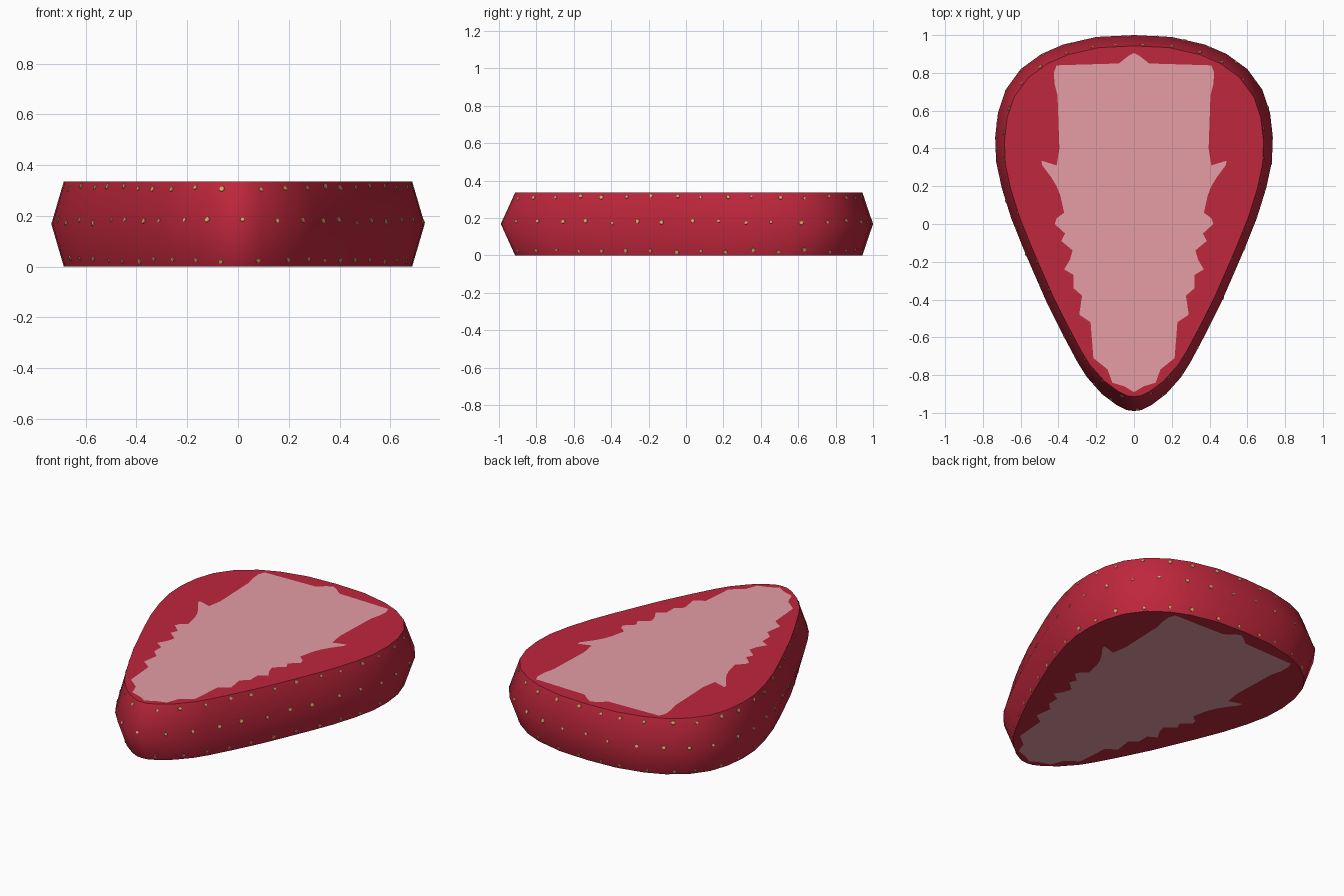
import bpy, bmesh, math, random
from mathutils import Vector, Matrix

cube = bpy.data.objects.get("Cube")
if cube:
    bpy.data.objects.remove(cube)
random.seed(4)
HEIGHT = 0.336
MID = HEIGHT / 2


def material(name, rgb):
    mat = bpy.data.materials.new(name)
    mat.use_nodes = True
    mat.diffuse_color = (*rgb, 1)
    mat.node_tree.nodes["Principled BSDF"].inputs["Base Color"].default_value = (*rgb, 1)
    return mat


def mirrored(half):
    """Close a half outline that starts and ends on the centre line."""
    return half + [(-x, y) for x, y in reversed(half[1:-1])]


def make_object(name, bm, mats):
    mesh = bpy.data.meshes.new(name)
    bm.to_mesh(mesh)
    bm.free()
    obj = bpy.data.objects.new(name, mesh)
    bpy.context.collection.objects.link(obj)
    for mat in mats:
        mesh.materials.append(mat)
    return obj


red = material("fruit red", (0.52, 0.02, 0.045))
pink = material("core pink", (0.78, 0.34, 0.375))
tan = material("seed tan", (0.68, 0.40, 0.14))

# Fruit outline at its widest level, and the ragged pale core
outline = mirrored([(0, 1), (.2, .99), (.375, .95), (.49, .9), (.6, .82), (.68, .71),
                    (.72, .59), (.735, .46), (.73, .33), (.7, .19), (.65, .03),
                    (.59, -.12), (.53, -.26), (.46, -.42), (.38, -.58), (.3, -.73),
                    (.25, -.81), (.17, -.9), (.09, -.96), (.04, -.985), (0, -.99)])
core = mirrored([(0, .905), (.03, .89), (.08, .85), (.41, .84), (.425, .8), (.42, .74),
                 (.405, .68), (.395, .4), (.41, .31), (.44, .32), (.49, .335), (.485, .31),
                 (.44, .25), (.41, .2), (.39, .15), (.37, .06), (.41, .03), (.42, 0),
                 (.365, -.05), (.385, -.09), (.325, -.14), (.34, -.19), (.37, -.24),
                 (.32, -.27), (.32, -.34), (.275, -.38), (.29, -.48), (.23, -.52),
                 (.215, -.71), (.14, -.77), (.115, -.84), (.05, -.86), (0, -.89)])


def wall_point(x, y, z):
    """Point on the bevelled wall: widest at mid height, narrower at the caps."""
    t = abs(z - MID) / MID
    return Vector((x * (1 - .067 * t), y * (1 - .067 * t) + .01 * t, z))


# Fruit slice: three rings joined by walls, both caps cut around the core
bm = bmesh.new()
rings = [[bm.verts.new(wall_point(x, y, z)) for x, y in outline] for z in (0, MID, HEIGHT)]
count = len(outline)
for low, high in zip(rings, rings[1:]):
    for i in range(count):
        j = (i + 1) % count
        bm.faces.new((low[i], low[j], high[j], high[i]))
for ring, z in ((rings[0], 0), (rings[2], HEIGHT)):
    inner = [bm.verts.new((x, y, z)) for x, y in core]
    edges = [bm.edges.new((inner[i - 1], inner[i])) for i in range(len(inner))]
    edges += [bm.edges.get((ring[i - 1], ring[i])) for i in range(count)]
    bmesh.ops.triangle_fill(bm, edges=edges, use_beauty=True)
    bm.faces.new(inner).material_index = 1
bmesh.ops.recalc_face_normals(bm, faces=bm.faces)
fruit = make_object("fruit_slice", bm, (red, pink))
bpy.ops.object.select_all(action='DESELECT')
fruit.select_set(True)
bpy.context.view_layer.objects.active = fruit
bpy.ops.object.shade_smooth_by_angle(angle=math.radians(50))

# Seeds: small flat discs in three rows around the wall
bm = bmesh.new()
lengths = [(Vector(outline[(i + 1) % count]) - Vector(outline[i])).length for i in range(count)]
total = sum(lengths)
per_row = 36
for row, level in enumerate((.025, MID + .01, HEIGHT - .025)):
    for k in range(per_row):
        travel = total * (k + .4 * (row % 2) + random.uniform(.3, .5)) / per_row % total
        i = 0
        while i < count - 1 and travel > lengths[i]:
            travel -= lengths[i]
            i += 1
        a, b = Vector(outline[i]), Vector(outline[(i + 1) % count])
        flat = a.lerp(b, travel / lengths[i])
        z = level + random.uniform(-.008, .008)
        spot = wall_point(*flat, z)
        upward = wall_point(*flat, z + .004) - spot
        along = wall_point(*b, z) - wall_point(*a, z)
        normal = upward.cross(along).normalized()
        if normal.xy.dot(flat) < 0:
            normal.negate()
        turn = normal.to_track_quat('Z', 'Y').to_matrix().to_4x4()
        size = random.uniform(.009, .014)
        bmesh.ops.create_cone(bm, cap_ends=True, segments=7, radius1=size, radius2=size * .8,
                              depth=.005, matrix=Matrix.Translation(spot) @ turn)
make_object("seeds", bm, (tan,))
